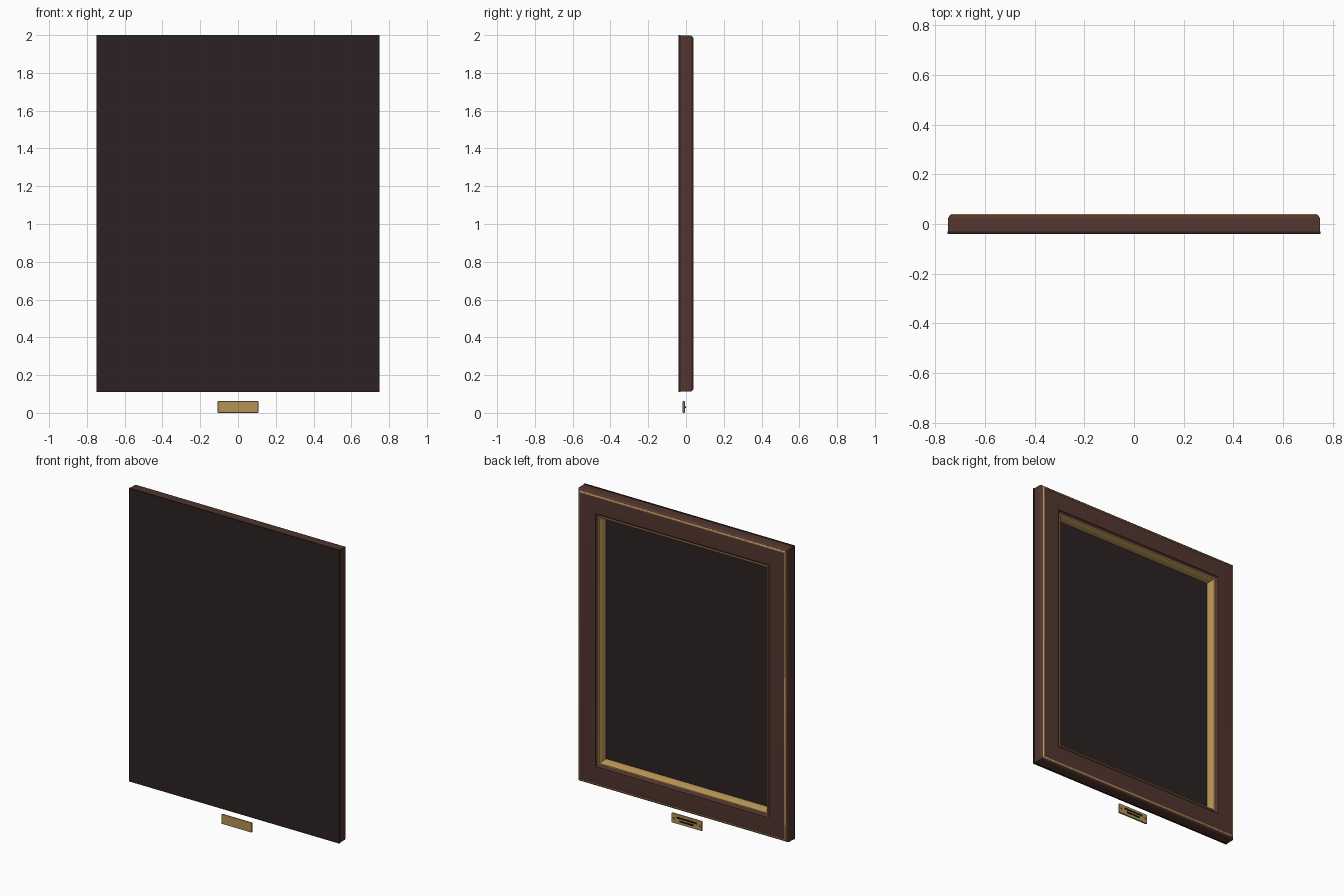
import bpy, bmesh, math

if "Cube" in bpy.data.objects:
    bpy.data.objects.remove(bpy.data.objects["Cube"])

HW, Z0, Z1 = 0.75, 0.11, 2.0   # outer half width, bottom and top of the frame


def material(name, rgb):
    m = bpy.data.materials.new(name)
    m.diffuse_color = (*rgb, 1)
    m.use_nodes = True
    m.node_tree.nodes["Principled BSDF"].inputs["Base Color"].default_value = m.diffuse_color
    return m


WOOD = material("brown wood", (0.085, 0.036, 0.028))
GOLD = material("antique gold", (0.46, 0.29, 0.088))
DARK = material("dark backing", (0.025, 0.016, 0.016))
INK = material("black marks", (0.008, 0.006, 0.005))


def finish(bm, name, mat, smooth=False):
    bmesh.ops.recalc_face_normals(bm, faces=bm.faces)
    me = bpy.data.meshes.new(name)
    bm.to_mesh(me)
    bm.free()
    me.materials.append(mat)
    ob = bpy.data.objects.new(name, me)
    bpy.context.collection.objects.link(ob)
    if smooth:
        bpy.context.view_layer.objects.active = ob
        ob.select_set(True)
        bpy.ops.object.shade_smooth_by_angle(angle=math.radians(35))
        ob.select_set(False)
    return ob


def box(name, mat, x, y, z, bevel=0):
    bm = bmesh.new()
    bmesh.ops.create_cube(bm, size=1)
    for v in bm.verts:
        v.co = [r[0] + (c + 0.5) * (r[1] - r[0]) for c, r in zip(v.co, (x, y, z))]
    if bevel:
        bmesh.ops.bevel(bm, geom=bm.edges[:], offset=bevel, segments=2,
                        profile=0.5, affect='EDGES')
    return finish(bm, name, mat)


def moulding(name, mat, profile):
    """Mitred rectangular sweep of a closed (inset, y) profile."""
    bm = bmesh.new()
    rings = []
    for sx, top in ((-1, 0), (1, 0), (1, 1), (-1, 1)):
        rings.append([bm.verts.new((sx * (HW - d), y, Z1 - d if top else Z0 + d))
                      for d, y in profile])
    n = len(profile)
    for i in range(4):
        a, b = rings[i], rings[(i + 1) % 4]
        for j in range(n):
            k = (j + 1) % n
            bm.faces.new((a[j], a[k], b[k], b[j]))
    return finish(bm, name, mat, True)


def arc(cx, cy, r, a0, a1, n=5):
    return [(cx + r * math.cos(math.radians(a0 + (a1 - a0) * i / n)),
             cy + r * math.sin(math.radians(a0 + (a1 - a0) * i / n)))
            for i in range(n + 1)]


# Wooden frame: rounded outer shoulder, flat face, small inner cove
moulding("wood_frame", WOOD,
         [(0.002, -0.03)] + arc(0.022, 0.019, 0.02, 180, 90)
         + [(0.13, 0.039)] + arc(0.145, 0.039, 0.014, 180, 270, 4)
         + [(0.147, 0.025), (0.147, -0.03)])

# Gold line along the outer shoulder
moulding("outer_gold_line", GOLD,
         [(0.012, 0.034), (0.014, 0.039), (0.017, 0.041), (0.022, 0.041), (0.024, 0.036)])

# Gold inner liner sloping down to the picture
moulding("gold_liner", GOLD,
         [(0.144, -0.03), (0.144, 0.024), (0.147, 0.029), (0.153, 0.029),
          (0.157, 0.024), (0.168, -0.018), (0.168, -0.03)])

# Picture surface and back board
box("picture_panel", DARK, (-0.6, 0.6), (-0.032, -0.019), (Z0 + 0.15, Z1 - 0.15))
box("back_board", DARK, (-HW, HW), (-0.04, -0.03), (Z0, Z1))

# Small plate below the frame
box("name_plate", GOLD, (-0.108, 0.108), (-0.018, -0.006), (0, 0.062), 0.003)
for i, (w, z) in enumerate(((0.07, 0.041), (0.05, 0.022))):
    box(f"plate_mark_{i}", INK, (-w, w), (-0.007, -0.004), (z - 0.005, z + 0.005))

# Plate screws
for side in (-1, 1):
    bm = bmesh.new()
    bmesh.ops.create_cone(bm, cap_ends=True, segments=16, radius1=0.006,
                          radius2=0.004, depth=0.006)
    for v in bm.verts:
        x, y, z = v.co
        v.co = (side * 0.093 + x, z - 0.004, 0.031 + y)
    finish(bm, "plate_screw", GOLD, True)
